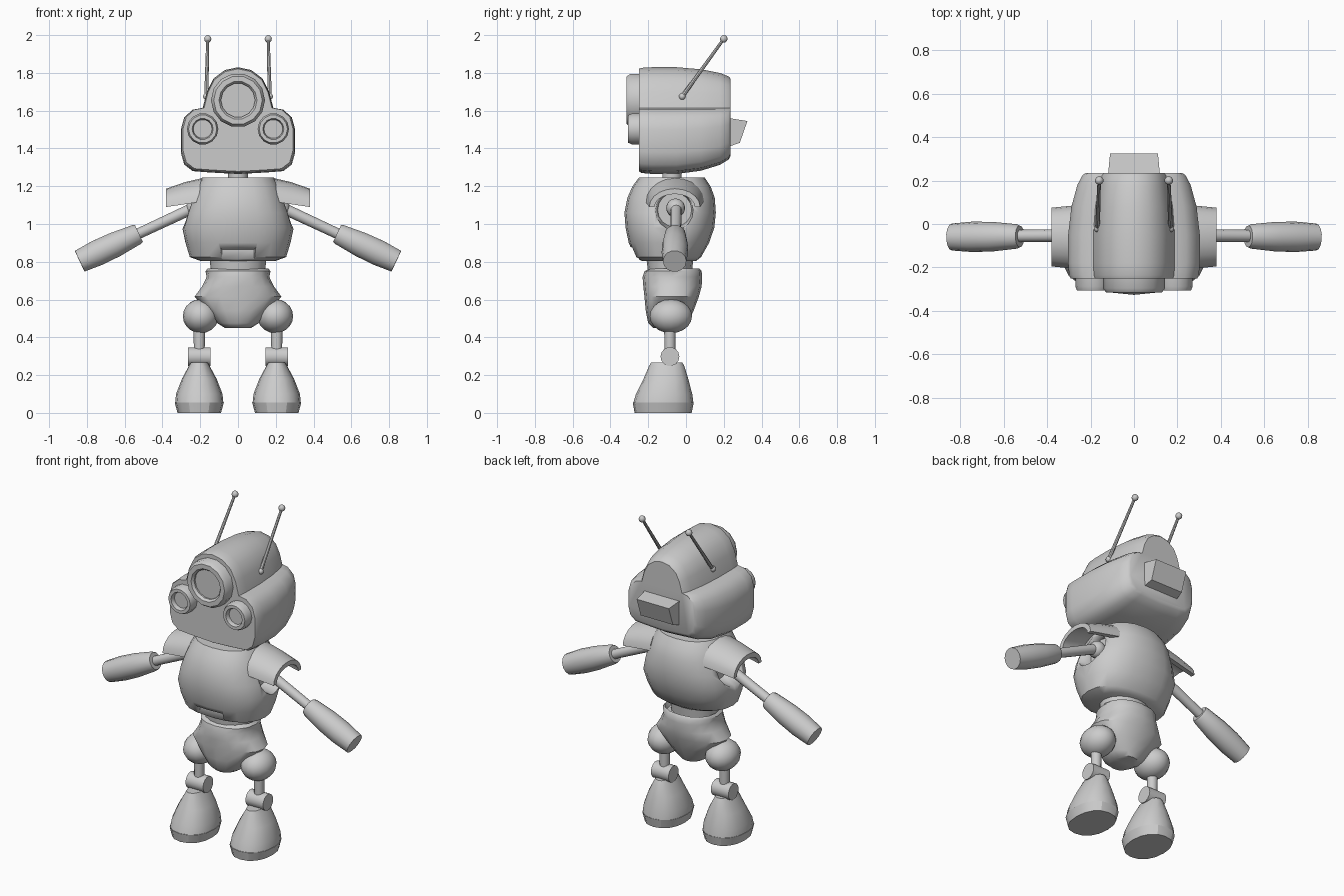
import bpy, bmesh, math
from mathutils import Vector

if "Cube" in bpy.data.objects:
    bpy.data.objects.remove(bpy.data.objects["Cube"])

grey = bpy.data.materials.new("light grey")
grey.diffuse_color = (0.6, 0.6, 0.6, 1)
grey.use_nodes = True
grey.node_tree.nodes["Principled BSDF"].inputs["Base Color"].default_value = grey.diffuse_color


def finish(name, bm, angle=40):
    bmesh.ops.recalc_face_normals(bm, faces=bm.faces)
    me = bpy.data.meshes.new(name)
    bm.to_mesh(me)
    bm.free()
    me.materials.append(grey)
    ob = bpy.data.objects.new(name, me)
    bpy.context.collection.objects.link(ob)
    bpy.ops.object.select_all(action='DESELECT')
    ob.select_set(True)
    bpy.context.view_layer.objects.active = ob
    bpy.ops.object.shade_smooth_by_angle(angle=math.radians(angle))
    return ob


def loft(name, rings, angle=40, closed=False):
    """Skin a list of point rings; closed joins last ring to first, else caps the ends."""
    bm = bmesh.new()
    vs = [[bm.verts.new(p) for p in r] for r in rings]
    n = len(vs[0])
    for a, b in zip(vs, vs[1:] + ([vs[0]] if closed else [])):
        for i in range(n):
            j = (i + 1) % n
            bm.faces.new((a[i], a[j], b[j], b[i]))
    if not closed:
        bm.faces.new(vs[0][::-1])
        bm.faces.new(vs[-1])
    return finish(name, bm, angle)


def oval(cx, z, hx, y0, y1, n=16, e=1.0):
    """Horizontal oval ring, e below 1 makes it squarer."""
    pts = []
    for k in range(n):
        a = 2 * math.pi * k / n
        c, s = math.cos(a), math.sin(a)
        pts.append((cx + hx * math.copysign(abs(c) ** e, c),
                    (y0 + y1) / 2 + (y1 - y0) / 2 * math.copysign(abs(s) ** e, s), z))
    return pts


def lathe(name, p, q, prof, n=12, angle=40, closed=False):
    """Revolve (fraction along p-q, radius) pairs around the axis p-q."""
    p, q = Vector(p), Vector(q)
    rot = (q - p).to_track_quat('Z', 'Y')
    rings = [[p.lerp(q, t) + rot @ Vector((r * math.cos(2 * math.pi * k / n),
              r * math.sin(2 * math.pi * k / n), 0)) for k in range(n)] for t, r in prof]
    return loft(name, rings, angle, closed)


def ball(name, c, scale, seg=16, rows=10):
    bm = bmesh.new()
    bmesh.ops.create_uvsphere(bm, u_segments=seg, v_segments=rows, radius=1)
    for v in bm.verts:
        v.co = Vector(c) + Vector([a * b for a, b in zip(v.co, scale)])
    return finish(name, bm, 60)


def cut(ob, cutter):
    cutter.hide_render = True
    cutter.hide_set(True)
    m = ob.modifiers.new("cut", 'BOOLEAN')
    m.operation = 'DIFFERENCE'
    m.solver = 'EXACT'
    m.object = cutter
    bpy.context.view_layer.objects.active = ob
    bpy.ops.object.modifier_apply(modifier=m.name)
    bpy.data.objects.remove(cutter)


# Head: domed outline swept front to back with a taper
half = [(0.07, 1.815), (0.13, 1.77), (0.165, 1.70), (0.187, 1.615), (0.24, 1.605), (0.285, 1.565),
        (0.303, 1.50), (0.303, 1.38), (0.285, 1.315), (0.24, 1.28), (0.18, 1.275), (0.10, 1.27)]
outline = [(0, 1.83)] + half + [(0, 1.265)] + [(-x, z) for x, z in reversed(half)]
steps = [(-0.25, 0.96), (-0.235, 0.985), (-0.18, 1), (-0.05, 1), (0.08, 0.95), (0.18, 0.86),
         (0.225, 0.78), (0.235, 0.73)]
loft("head", [[(x * s, y, 1.61 + (z - 1.61) * s) for x, z in outline] for y, s in steps])

# Eyes: rounded rims with recessed lenses
def eye(name, x, z, r, inner, front):
    d = -0.2 - front
    prof = [(0, r), ((d - 0.02) / d, r), (1, r * 0.9), (1, inner * 1.12),
            ((d - 0.015) / d, inner), (0, inner)]
    lathe(name + "_rim", (x, -0.2, z), (x, front, z), prof, 14, 35, True)
    lathe(name + "_lens", (x, -0.2, z), (x, front + 0.025, z), [(0, inner + 0.005), (1, inner + 0.005)], 14)


eye("centre_eye", 0, 1.655, 0.143, 0.09, -0.315)
for s in (-1, 1):
    eye("side_eye", s * 0.187, 1.503, 0.083, 0.05, -0.307)

# Box on the back of the head
loft("rear_box", [[(-w, y0, z0), (w, y0, z0), (w, y1, z1), (-w, y1, z1)]
                  for w, y0, z0, y1, z1 in ((0.122, 0.2, 1.40, 0.2, 1.565),
                                            (0.11, 0.285, 1.43, 0.325, 1.545))], 20)

# Antennas
for s in (-1, 1):
    a, b = (s * 0.168, -0.02, 1.675), (s * 0.16, 0.2, 1.98)
    lathe("antenna_rod", a, b, [(0, 0.011), (1, 0.008)], 8)
    ball("antenna_base", a, (0.018,) * 3, 10, 6)
    ball("antenna_tip", b, (0.02,) * 3, 10, 6)

# Neck and waist
lathe("neck", (0, -0.075, 1.2), (0, -0.075, 1.32), [(0, 0.052), (1, 0.052)], 14)
loft("waist", [oval(0, z, w, -0.085 - d, -0.085 + d)
               for z, w, d in ((0.9, 0.16, 0.135), (0.82, 0.15, 0.125), (0.7, 0.14, 0.11))])

# Torso with shoulder sockets and a belly recess
torso = loft("torso", [oval(0, z, w, a, b, 20, 0.85) for z, w, a, b in (
    (0.805, 0.20, -0.235, 0.055), (0.825, 0.255, -0.27, 0.08), (0.90, 0.278, -0.303, 0.122),
    (0.98, 0.295, -0.32, 0.15), (1.06, 0.272, -0.326, 0.158), (1.14, 0.243, -0.31, 0.152),
    (1.20, 0.22, -0.283, 0.13), (1.245, 0.19, -0.25, 0.10))])
for s in (-1, 1):
    cut(torso, lathe("socket_cutter", (s * 0.19, -0.06, 1.075), (s * 0.4, -0.06, 1.075),
                     [(0, 0.09), (1, 0.125)], 16))
cut(torso, loft("belly_cutter", [[(-w, y, 0.75), (w, y, 0.75), (w, y, t), (-w, y, t)]
                                 for y, w, t in ((-0.4, 0.125, 0.91), (-0.25, 0.085, 0.865))]))

# Pelvis with a rim at the top and angled hips
loft("pelvis", [oval(0, z, w, a, b, 16, 0.9) for z, w, a, b in (
    (0.45, 0.07, -0.175, -0.005), (0.475, 0.11, -0.20, 0.01), (0.54, 0.165, -0.213, 0.04),
    (0.615, 0.23, -0.22, 0.068), (0.67, 0.19, -0.226, 0.083), (0.72, 0.166, -0.23, 0.085),
    (0.75, 0.172, -0.22, 0.083), (0.765, 0.16, -0.19, 0.07), (0.735, 0.145, -0.18, 0.06))], 45)

for s in (-1, 1):
    # Shoulder pad: arched shell sloping outwards
    def arch(x, r, top, low, th):
        pts = []
        for rr, zt, order in ((r, top, 1), (r - th, top - th, -1)):
            arc = [(s * x, -0.06 + rr * math.cos(math.pi * k / 10),
                    low + (zt - low) * math.sin(math.pi * k / 10)) for k in range(11)]
            pts += arc[::order]
        return pts
    loft("shoulder_pad", [arch(0.18, 0.155, 1.245, 1.12, 0.03), arch(0.28, 0.145, 1.222, 1.105, 0.03),
                          arch(0.38, 0.135, 1.187, 1.09, 0.028)])

    # Arm: ball joint, thin upper arm and tapered forearm
    ball("shoulder_joint", (s * 0.225, -0.055, 1.085), (0.05,) * 3)
    lathe("upper_arm", (s * 0.22, -0.052, 1.092), (s * 0.55, -0.055, 0.938), [(0, 0.03), (1, 0.028)], 12)
    lathe("forearm", (s * 0.525, -0.057, 0.95), (s * 0.838, -0.06, 0.803),
          [(0, 0.05), (0.04, 0.056), (0.4, 0.068), (0.7, 0.07), (1, 0.062)], 14)

    # Leg: hip ball, shin, ankle roller and flared boot
    ball("hip_ball", (s * 0.197, -0.08, 0.512), (0.095, 0.112, 0.09))
    lathe("shin", (s * 0.205, -0.085, 0.3), (s * 0.205, -0.085, 0.46), [(0, 0.028), (1, 0.031)], 12)
    lathe("ankle", (s * 0.145, -0.085, 0.298), (s * 0.265, -0.085, 0.298), [(0, 0.05), (1, 0.05)], 14)
    loft("boot", [oval(s * 0.205, z, w, a, b, 16, 0.9) for z, w, a, b in (
        (0.05, 0.128, -0.28, 0.04), (0.10, 0.123, -0.265, 0.033), (0.18, 0.092, -0.225, 0.012),
        (0.245, 0.057, -0.197, -0.008), (0.268, 0.045, -0.185, -0.02))])
    sole = [oval(s * 0.205, z, w, a, b, 16, 0.9) for z, w, a, b in (
        (0.0, 0.115, -0.272, 0.03), (0.055, 0.13, -0.282, 0.041))]
    loft("sole", sole, 25)
